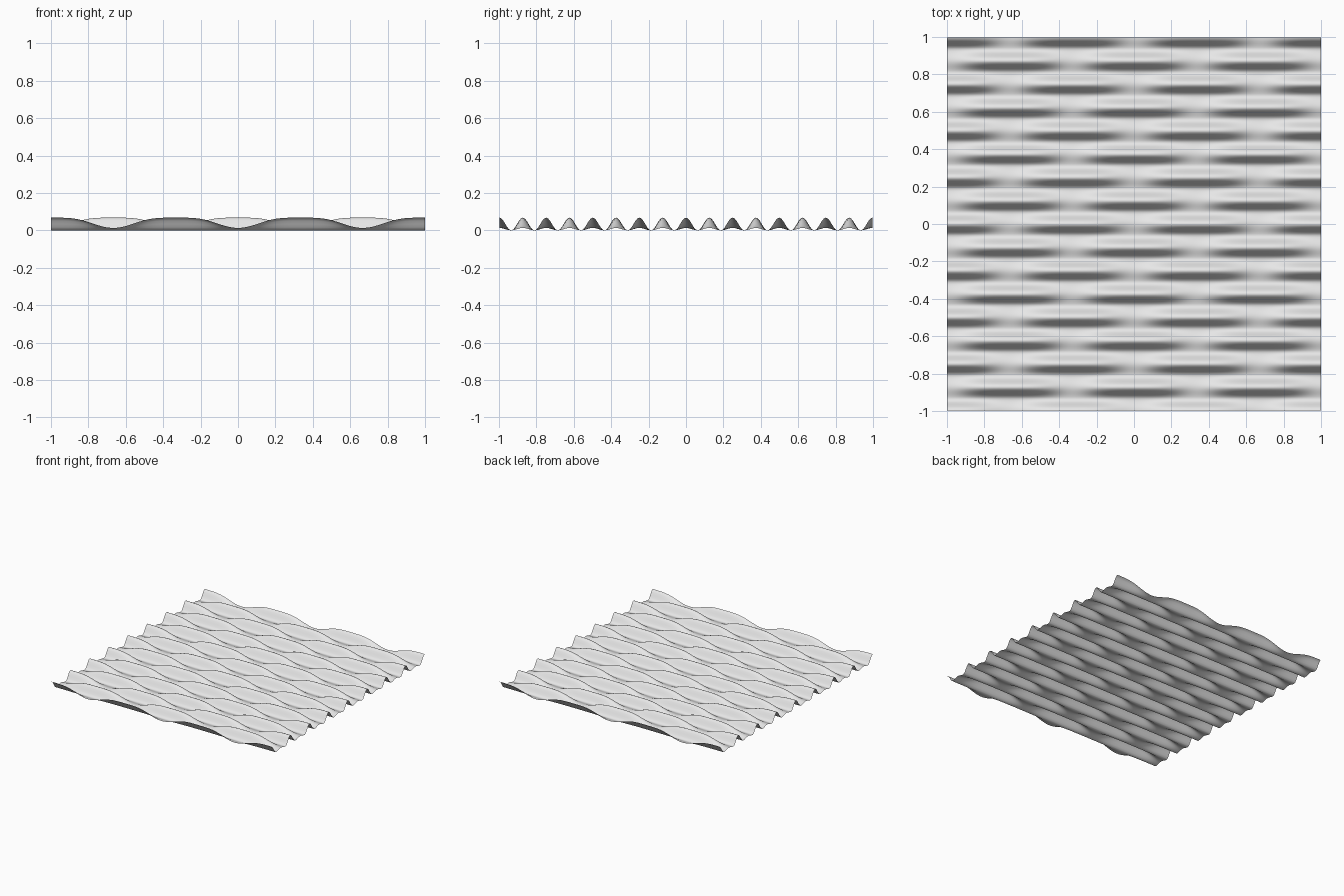
import bpy, bmesh
from math import cos, pi

cube = bpy.data.objects.get("Cube")
if cube:
    bpy.data.objects.remove(cube, do_unlink=True)

HALF_X, HALF_Y = 1.0, 0.997
RIDGES = 16                      # ridge spacings along y
PITCH = 2 * HALF_Y / RIDGES
WAVE = 2 / 3                     # length of one bulge along x
LOW, HIGH = 0.013, 0.068


def ridge_height(x, index):
    """Crest height along a ridge; neighbouring ridges alternate."""
    phase = 2 * pi * x / WAVE
    swell = (1 - cos(phase)) / 2 if index % 2 == 0 else (1 + cos(phase)) / 2
    return LOW + (HIGH - LOW) * (1 - (1 - swell) ** 2)


def surface(x, y):
    index = round(y / PITCH)
    across = (1 + cos(2 * pi * (y / PITCH - index))) / 2
    return ridge_height(x, index) * across


# Rippled sheet: a fine grid lifted into staggered bulging ridges
bm = bmesh.new()
bmesh.ops.create_grid(bm, x_segments=96, y_segments=RIDGES * 12, size=1)
for v in bm.verts:
    v.co.x *= HALF_X
    v.co.y *= HALF_Y
    v.co.z = surface(v.co.x, v.co.y)
for f in bm.faces:
    f.smooth = True

mesh = bpy.data.meshes.new("rippled_sheet")
bm.to_mesh(mesh)
bm.free()
sheet = bpy.data.objects.new("rippled_sheet", mesh)
bpy.context.collection.objects.link(sheet)

# Single pale grey finish
grey = bpy.data.materials.new("pale_grey")
grey.use_nodes = True
color = (0.8, 0.8, 0.8, 1)
grey.diffuse_color = color
grey.node_tree.nodes["Principled BSDF"].inputs["Base Color"].default_value = color
mesh.materials.append(grey)
